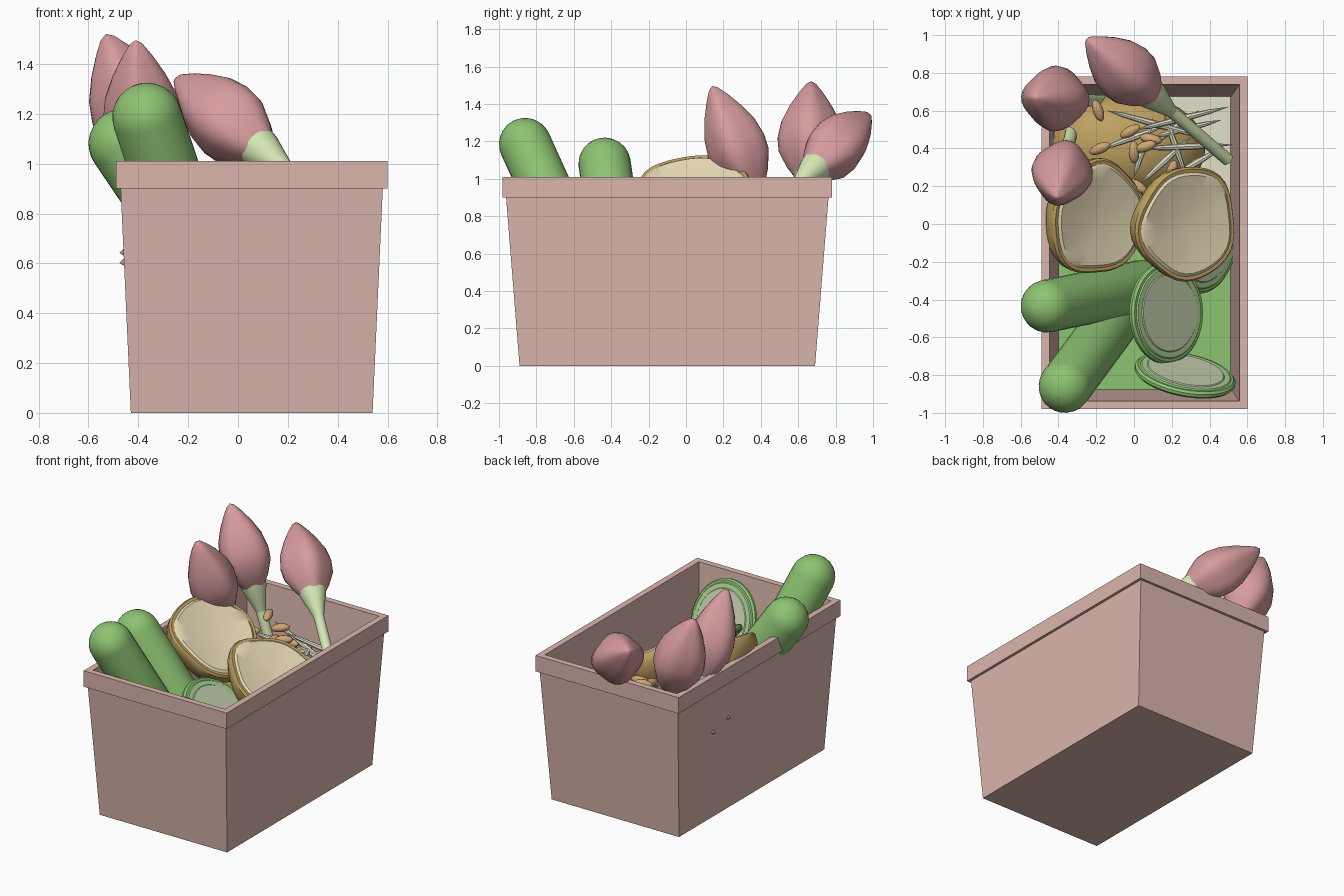
import bpy, bmesh, math
from math import sin, cos, pi
from mathutils import Vector

if "Cube" in bpy.data.objects:
    bpy.data.objects.remove(bpy.data.objects["Cube"])

MATS = {}
COLORS = {
    "terracotta": (0.71, 0.47, 0.42), "cucumber_skin": (0.27, 0.55, 0.17),
    "cucumber_flesh": (0.42, 0.68, 0.30), "cucumber_core": (0.58, 0.66, 0.45),
    "root_skin": (0.52, 0.36, 0.12), "root_flesh": (0.80, 0.70, 0.47),
    "sprout": (0.75, 0.75, 0.58), "seed": (0.62, 0.38, 0.17),
    "petal": (0.68, 0.33, 0.34), "stem": (0.66, 0.80, 0.46),
}


def finish(name, bm, color, smooth=True):
    bmesh.ops.remove_doubles(bm, verts=bm.verts, dist=0.0005)
    bmesh.ops.recalc_face_normals(bm, faces=bm.faces)
    mesh = bpy.data.meshes.new(name)
    bm.to_mesh(mesh)
    bm.free()
    ob = bpy.data.objects.new(name, mesh)
    bpy.context.collection.objects.link(ob)
    if color not in MATS:
        MATS[color] = bpy.data.materials.new(color)
        MATS[color].diffuse_color = (*COLORS[color], 1)
    mesh.materials.append(MATS[color])
    if smooth:
        bpy.ops.object.select_all(action='DESELECT')
        ob.select_set(True)
        bpy.context.view_layer.objects.active = ob
        bpy.ops.object.shade_smooth_by_angle(angle=math.radians(40))
    return ob


def skin_rings(bm, rings):
    """Bridge stacked vertex rings and cap both ends."""
    rows = [[bm.verts.new(p) for p in ring] for ring in rings]
    n = len(rows[0])
    for a, b in zip(rows, rows[1:]):
        for i in range(n):
            bm.faces.new((a[i], a[(i + 1) % n], b[(i + 1) % n], b[i]))
    bm.faces.new(rows[0])
    bm.faces.new(rows[-1])


def lathe(name, origin, axis, profile, color, seg=24, wobble=lambda a: 1.0):
    """Revolve (height, radius) pairs about an axis; wobble varies the radius."""
    rot = Vector(axis).to_track_quat('Z', 'Y')
    rings = []
    for h, r in profile:
        r = max(r, 0.001)
        ring = []
        for i in range(seg):
            a = 2 * pi * i / seg
            w = r * wobble(a)
            ring.append(Vector(origin) + rot @ Vector((w * cos(a), w * sin(a), h)))
        rings.append(ring)
    bm = bmesh.new()
    skin_rings(bm, rings)
    return finish(name, bm, color)


def capsule(name, p0, p1, r, color, seg=24):
    p0, p1 = Vector(p0), Vector(p1)
    length = (p1 - p0).length
    arc = [pi / 2 * i / 7 for i in range(8)]
    prof = [(-r * cos(a), r * sin(a)) for a in arc]
    prof += [(length + r * sin(a), r * cos(a)) for a in arc]
    lathe(name, p0, p1 - p0, prof, color, seg)


def rect(hx, hy, z):
    return [(0.055 + sx * hx, -0.10 + sy * hy, z)
            for sx, sy in ((-1, -1), (1, -1), (1, 1), (-1, 1))]


# Tapered planter with a projecting rim
bm = bmesh.new()
skin_rings(bm, [rect(0.485, 0.79, 0), rect(0.526, 0.862, 0.90), rect(0.545, 0.88, 0.90),
                rect(0.545, 0.88, 1.01), rect(0.503, 0.838, 1.01), rect(0.453, 0.765, 0.04)])
finish("planter_box", bm, "terracotta", False)

# Coloured layers on the floor of the planter
for name, y0, y1, col in (("green_bed", -0.88, -0.10, "cucumber_skin"),
                          ("pale_bed", -0.10, 0.68, "sprout")):
    bm = bmesh.new()
    skin_rings(bm, [[(-0.40, y0, z), (0.51, y0, z), (0.51, y1, z), (-0.40, y1, z)]
                    for z in (0.14, 0.18)])
    finish(name, bm, col, False)

# Whole cucumbers leaning over the left rim
capsule("cucumber_back", (0.04, -0.33, 0.34), (-0.46, -0.435, 1.08), 0.14, "cucumber_skin")
capsule("cucumber_front", (-0.085, -0.48, 0.35), (-0.365, -0.86, 1.185), 0.14, "cucumber_skin")

# Cucumber slices: skin, flesh ring and core
for i, (c, n) in enumerate((((0.17, -0.47, 0.68), (0.71, 0.0, 0.70)),
                            ((0.27, -0.80, 0.73), (0.18, 0.91, 0.37)),
                            ((0.36, -0.10, 0.50), (0.75, -0.1, 0.65)))):
    for part, r, h, col in (("skin", 0.27, 0.02, "cucumber_skin"),
                            ("flesh", 0.25, 0.026, "cucumber_flesh"),
                            ("core", 0.215, 0.031, "cucumber_core")):
        lathe(f"slice_{part}_{i}", c, n, [(-h, 0), (-h, r - 0.012), (-h + 0.012, r),
              (h - 0.012, r), (h, r - 0.012), (h, 0)], col, 40)

# Halved roots with an uneven skin edge and a hollowed pale face
for i, (c, n, ph) in enumerate((((-0.19, 0.03, 0.94), (0.58, -0.12, 0.80), 0.4),
                                ((0.28, 0.0, 0.81), (0.52, -0.10, 0.85), 2.2))):
    def bumpy(a, ph=ph):
        return 1 + 0.035 * sin(3 * a + ph) + 0.025 * sin(5 * a + 2 * ph)
    bowl = [(-0.24 * cos(pi / 2 * k / 8), 0.305 * sin(pi / 2 * k / 8)) for k in range(9)]
    lathe(f"root_half_skin_{i}", c, n, bowl + [(0.015, 0.295), (0.012, 0.27), (-0.01, 0)],
          "root_skin", 40, bumpy)
    lathe(f"root_half_flesh_{i}", c, n, [(-0.02, 0), (-0.02, 0.25), (0.012, 0.278),
          (0.022, 0.262), (0.012, 0.20), (0.0, 0.10), (-0.004, 0)], "root_flesh", 40, bumpy)

# Whole root below the sprouts
lathe("root_whole", (-0.03, 0.41, 0.48), (1, -0.05, -0.12),
      [(-0.41 * cos(pi * k / 14), 0.28 * sin(pi * k / 14)) for k in range(15)],
      "root_skin", 32, lambda a: 1 + 0.03 * sin(3 * a))
# Two root tips poking through the left wall
for i, (y, z) in enumerate(((0.36, 0.61), (0.20, 0.65))):
    lathe(f"root_tip_{i}", (-0.40, y, z), (-1, 0, -0.1), [(0, 0.06), (0.075, 0)],
          "root_skin", 8)

# Sprouts: tapered shoots as (x0, y0, z0, x1, y1, z1)
SHOOTS = [
    (-0.14, 0.60, 0.84, 0.40, 0.45, 0.72), (0.02, 0.50, 0.84, 0.50, 0.62, 0.70),
    (0.10, 0.46, 0.80, 0.46, 0.55, 0.66), (0.06, 0.40, 0.81, 0.52, 0.42, 0.68),
    (0.02, 0.37, 0.80, 0.34, 0.60, 0.72), (0.04, 0.22, 0.78, 0.30, 0.46, 0.74),
    (0.20, 0.25, 0.74, 0.46, 0.40, 0.68), (-0.16, 0.40, 0.83, 0.16, 0.52, 0.76),
    (0.00, 0.25, 0.79, 0.10, 0.56, 0.78), (0.16, 0.58, 0.78, 0.28, 0.24, 0.73),
]
for i, s in enumerate(SHOOTS):
    p, q = Vector(s[:3]), Vector(s[3:])
    d = q - p
    lathe(f"sprout_{i}", p, d, [(t * d.length, r) for t, r in
          ((0, 0), (0.15, 0.013), (0.5, 0.019), (0.8, 0.012), (1, 0))], "sprout", 8)

# Small seeds lying among the sprouts: centre and heading
SEEDS = [(-0.19, 0.60, 0.87, 1.9), (-0.18, 0.40, 0.84, 0.4), (-0.02, 0.49, 0.87, 0.5),
         (0.09, 0.45, 0.81, -0.2), (0.00, 0.38, 0.83, 1.6), (0.06, 0.41, 0.84, 0.3),
         (0.02, 0.20, 0.81, -0.6), (0.20, 0.28, 0.77, 1.3)]
for i, (x, y, z, a) in enumerate(SEEDS):
    lathe(f"seed_{i}", (x, y, z), (cos(a), sin(a), 0.15),
          [(-0.06 * cos(pi * k / 8), 0.028 * sin(pi * k / 8)) for k in range(9)], "seed", 12)

# Flower buds: petal body, pale calyx and stem (base of petals, tip, width, stem length)
BUD = [(0, 0.0), (0.0, 0.42), (0.12, 0.70), (0.28, 0.96), (0.42, 1.0), (0.58, 0.90),
       (0.74, 0.66), (0.88, 0.38), (0.97, 0.16), (1, 0)]
for i, (base, tip, w, stem) in enumerate((((0.10, 0.68, 1.05), (-0.25, 0.98, 1.345), 0.155, 0.62),
                                          ((-0.34, 0.66, 1.00), (-0.53, 0.67, 1.52), 0.165, 0.55),
                                          ((-0.36, 0.36, 0.95), (-0.41, 0.14, 1.495), 0.155, 0.55))):
    base, tip = Vector(base), Vector(tip)
    d = tip - base
    lathe(f"bud_petals_{i}", base, d, [(t * d.length, r * w) for t, r in BUD], "petal", 32,
          lambda a: 1 + 0.06 * cos(4 * a))
    lathe(f"bud_calyx_{i}", base, d, [(-0.16, 0.032), (-0.08, 0.055), (0.0, 0.080),
          (0.03, 0.085), (0.03, 0)], "stem", 20)
    lathe(f"bud_stem_{i}", base, -d, [(0.1, 0.033), (stem, 0.033)], "stem", 16)

for m in bpy.data.materials:
    if m.users and not m.is_grease_pencil:
        m.use_nodes = True
        m.node_tree.nodes["Principled BSDF"].inputs["Base Color"].default_value = m.diffuse_color
